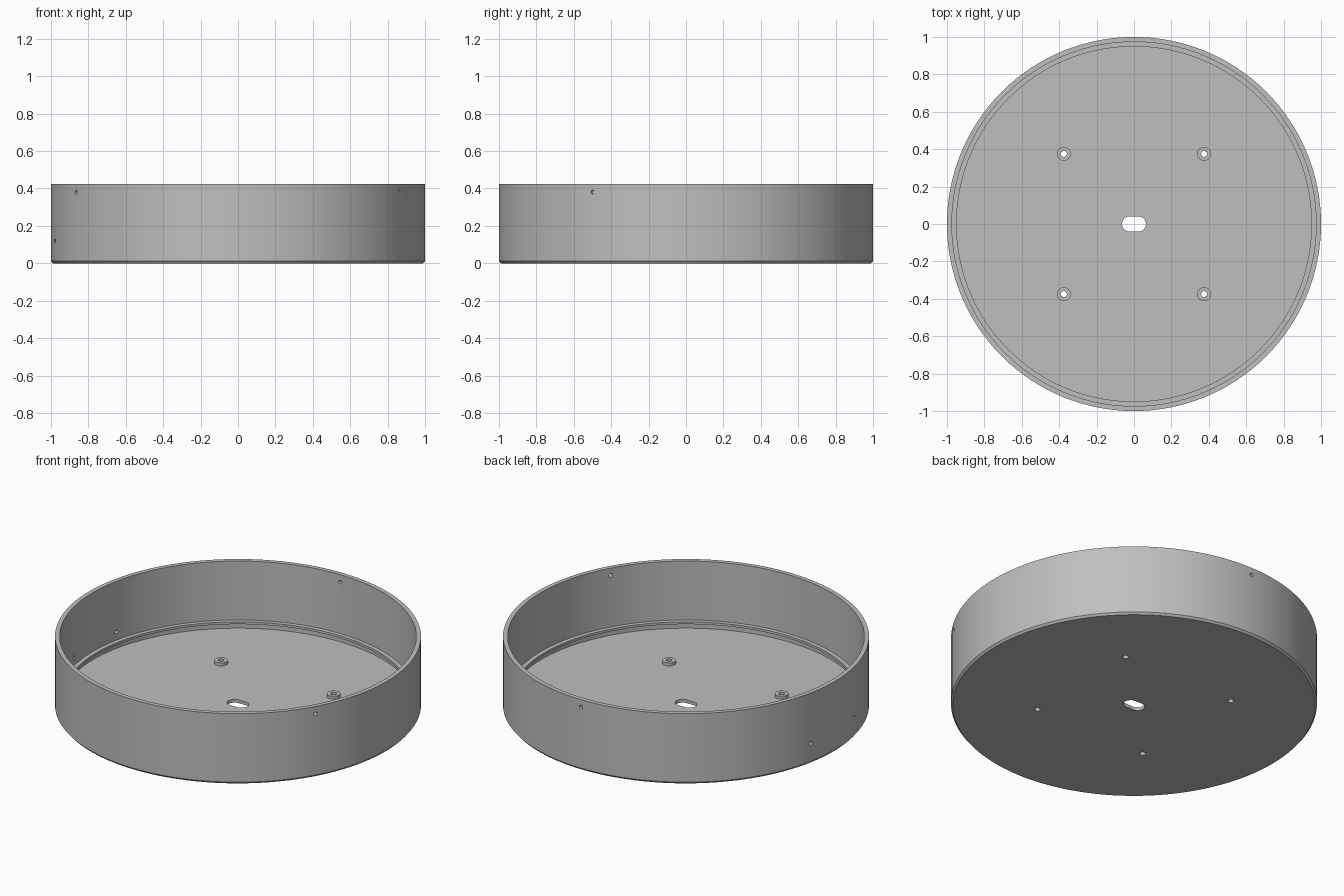
import bpy, bmesh, math
from mathutils import Matrix, Vector

old = bpy.data.objects.get("Cube")
if old:
    bpy.data.objects.remove(old, do_unlink=True)

grey = bpy.data.materials.new("plain grey")
grey.use_nodes = True
grey.diffuse_color = (0.52, 0.52, 0.52, 1)
grey.node_tree.nodes["Principled BSDF"].inputs["Base Color"].default_value = (0.52, 0.52, 0.52, 1)

FLOOR = 0.02
HEIGHT = 0.425
INNER = 0.974


def add_object(name, bm):
    bmesh.ops.recalc_face_normals(bm, faces=bm.faces)
    mesh = bpy.data.meshes.new(name)
    bm.to_mesh(mesh)
    bm.free()
    mesh.materials.append(grey)
    ob = bpy.data.objects.new(name, mesh)
    bpy.context.collection.objects.link(ob)
    return ob


def lathe(name, profile, steps):
    """Revolve an (r, z) profile around the z axis."""
    bm = bmesh.new()
    verts = [bm.verts.new((r, 0, z)) for r, z in profile]
    edges = [bm.edges.new(pair) for pair in zip(verts, verts[1:])]
    bmesh.ops.spin(bm, geom=verts + edges, axis=(0, 0, 1), cent=(0, 0, 0),
                   angle=math.tau, steps=steps)
    bmesh.ops.remove_doubles(bm, verts=bm.verts, dist=1e-5)
    return add_object(name, bm)


def slot_cutter(name, radius, half_straight, depth, matrix):
    """Prism with rounded ends along local x; a round pin if half_straight is 0."""
    bm = bmesh.new()
    count = 32
    points = []
    for i in range(count):
        a = math.tau * (i + 0.5) / count
        shift = math.copysign(half_straight, math.cos(a))
        points.append((radius * math.cos(a) + shift, radius * math.sin(a), -depth / 2))
    base = bm.faces.new([bm.verts.new(p) for p in points])
    top = bmesh.ops.extrude_face_region(bm, geom=[base])["geom"]
    bmesh.ops.translate(bm, vec=(0, 0, depth),
                        verts=[v for v in top if isinstance(v, bmesh.types.BMVert)])
    bm.transform(matrix)
    ob = add_object(name, bm)
    ob.hide_render = True
    return ob


def on_wall(degrees, z):
    """Placement with local z pointing radially outward through the wall."""
    return (Matrix.Rotation(math.radians(degrees), 4, "Z")
            @ Matrix.Translation((0.985, 0, z))
            @ Matrix.Rotation(math.radians(90), 4, "Z")
            @ Matrix.Rotation(math.radians(90), 4, "X"))


def smooth(ob):
    bpy.ops.object.select_all(action="DESELECT")
    ob.select_set(True)
    bpy.context.view_layer.objects.active = ob
    bpy.ops.object.shade_smooth_by_angle(angle=math.radians(30))


# Round tray: chamfered base, thin wall and a narrow inner lip above the floor
tray = lathe("tray", [
    (0, 0), (0.99, 0), (1, 0.012), (1, HEIGHT), (INNER, HEIGHT),
    (INNER, 0.07), (0.949, 0.07), (0.949, 0.056), (INNER, 0.056),
    (INNER, FLOOR), (0, FLOOR)], 128)

# Cutters: cable slots in floor and side wall, screw holes
corners = [(x, y) for x in (-0.375, 0.375) for y in (-0.375, 0.375)]
cutters = [slot_cutter("floor_slot_cutter", 0.041, 0.023, 0.2, Matrix()),
           slot_cutter("wall_slot_cutter", 0.041, 0.023, 0.1, on_wall(180, 0.12))]
for x, y in corners:
    cutters.append(slot_cutter("floor_hole_cutter", 0.016, 0, 0.2,
                               Matrix.Translation((x, y, 0))))
for angle, z in ((90, 0.38), (210, 0.38), (330, 0.38), (168, 0.12), (192, 0.12)):
    cutters.append(slot_cutter("wall_hole_cutter", 0.011, 0, 0.1, on_wall(angle, z)))

bpy.context.view_layer.objects.active = tray
for cutter in cutters:
    mod = tray.modifiers.new("cut", "BOOLEAN")
    mod.operation = "DIFFERENCE"
    mod.solver = "EXACT"
    mod.object = cutter
    bpy.ops.object.modifier_apply(modifier=mod.name)
for cutter in cutters:
    bpy.data.objects.remove(cutter, do_unlink=True)
smooth(tray)

# Mounting bosses around the floor holes
for x, y in corners:
    boss = lathe("mounting_boss", [(0.037, FLOOR), (0.037, 0.038),
                                   (0.016, 0.038), (0.016, FLOOR)], 32)
    boss.location = Vector((x, y, 0))
    smooth(boss)
